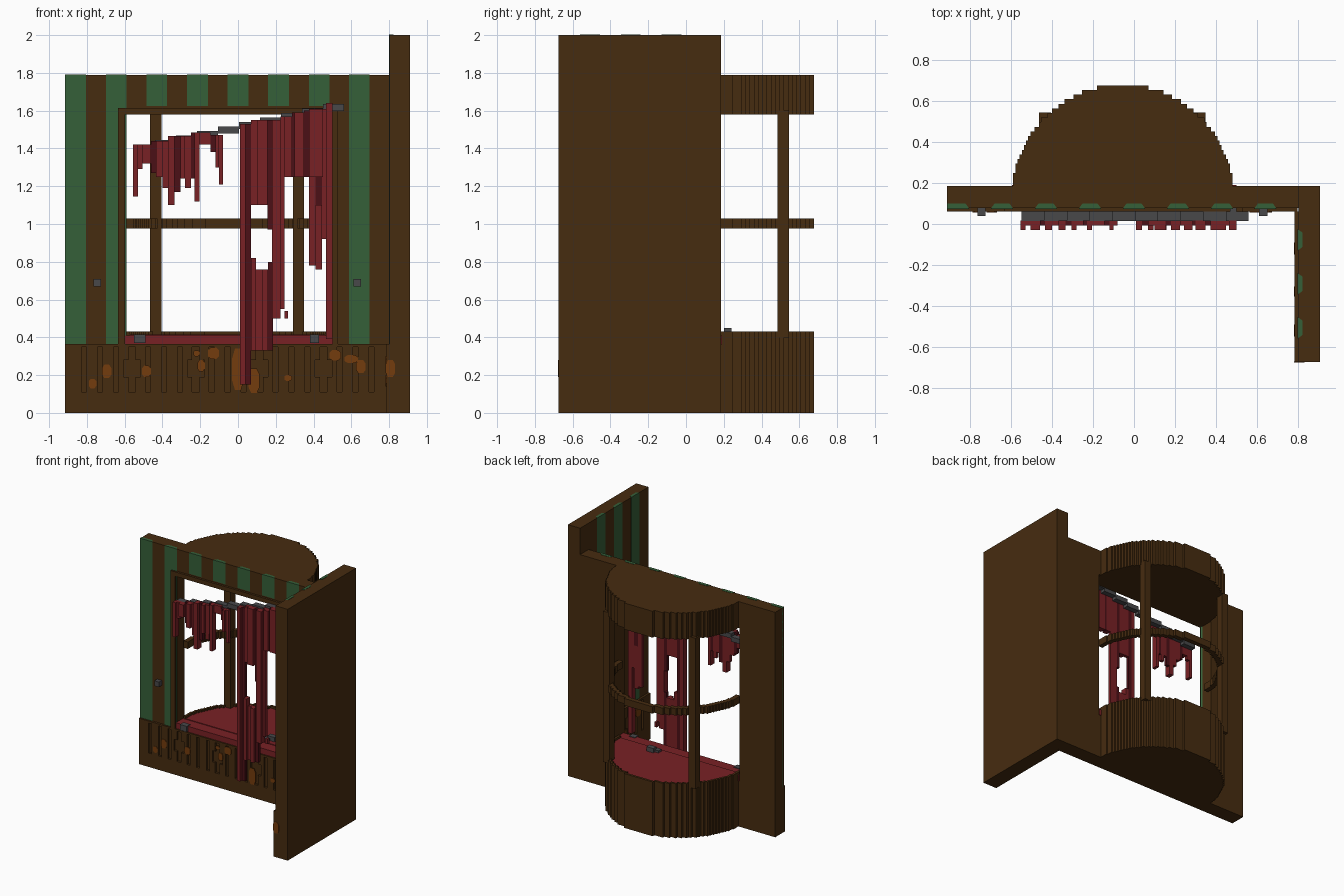
import bpy, bmesh, math

cube = bpy.data.objects.get("Cube")
if cube:
    bpy.data.objects.remove(cube, do_unlink=True)


def material(name, rgb):
    m = bpy.data.materials.new(name)
    m.use_nodes = True
    m.diffuse_color = (*rgb, 1)
    m.node_tree.nodes["Principled BSDF"].inputs["Base Color"].default_value = (*rgb, 1)
    return m


BROWN = material("dark brown wood", (0.062, 0.025, 0.005))
GREEN = material("faded green", (0.036, 0.115, 0.040))
RED = material("red cloth", (0.190, 0.015, 0.018))
DARK_RED = material("dark red cloth", (0.070, 0.005, 0.008))
GREY = material("grey metal", (0.065, 0.065, 0.068))
ORANGE = material("rust orange", (0.175, 0.045, 0.004))


def finish(name, bm, mat):
    bmesh.ops.recalc_face_normals(bm, faces=bm.faces[:])
    me = bpy.data.meshes.new(name)
    bm.to_mesh(me)
    bm.free()
    me.materials.append(mat)
    ob = bpy.data.objects.new(name, me)
    bpy.context.collection.objects.link(ob)
    return ob


def boxes(name, mat, items):
    """One object from boxes given as (x0, x1, y0, y1, z0, z1)."""
    bm = bmesh.new()
    for x0, x1, y0, y1, z0, z1 in items:
        vs = bmesh.ops.create_cube(bm, size=1)["verts"]
        for v in vs:
            v.co = ((x0, x1)[v.co.x > 0], (y0, y1)[v.co.y > 0], (z0, z1)[v.co.z > 0])
    return finish(name, bm, mat)


def prism(bm, outline, z0, z1):
    low = [bm.verts.new((x, y, z0)) for x, y in outline]
    high = [bm.verts.new((x, y, z1)) for x, y in outline]
    bm.faces.new(low)
    bm.faces.new(high)
    n = len(outline)
    for i in range(n):
        j = (i + 1) % n
        bm.faces.new((low[i], low[j], high[j], high[i]))


# Stepped half-round outline of the bay
CX, CY, R, STEP, BACK = -0.055, 0.14, 0.54, 0.0225, 0.16


def bay_outline(scale=1.0):
    right = []
    for k in range(23):
        y = BACK + k * STEP
        mid = y + STEP / 2
        half = math.sqrt(max(R * R - (mid - CY) ** 2, 0.0095))
        half = round(half / 0.0105) * 0.0105
        right += [(half, y), (half, y + STEP)]
    pts = right + [(-x, y) for x, y in reversed(right)]
    return [(CX + x * scale, CY + (y - CY) * scale) for x, y in pts]


def bay_solid(name, z0, z1, mat, scale=1.0):
    bm = bmesh.new()
    prism(bm, bay_outline(scale), z0, z1)
    bmesh.ops.remove_doubles(bm, verts=bm.verts[:], dist=1e-5)
    return finish(name, bm, mat)


def bay_ring(name, z0, z1, mat, inner):
    """Open curved band following the bay outline."""
    out, inn = bay_outline(), bay_outline(inner)
    bm = bmesh.new()
    rows = [[bm.verts.new((a[0], a[1], z0)), bm.verts.new((a[0], a[1], z1)),
             bm.verts.new((b[0], b[1], z1)), bm.verts.new((b[0], b[1], z0))]
            for a, b in zip(out, inn)]
    for p, q in zip(rows, rows[1:]):
        for i in range(4):
            j = (i + 1) % 4
            bm.faces.new((p[i], p[j], q[j], q[i]))
    bm.faces.new(rows[0])
    bm.faces.new(rows[-1])
    bmesh.ops.remove_doubles(bm, verts=bm.verts[:], dist=1e-5)
    return finish(name, bm, mat)


# Walls
F = 0.077  # front plane of the main wall
boxes("front_wall", BROWN, [
    (-0.915, -0.60, F, 0.185, 0, 1.79), (0.50, 0.81, F, 0.185, 0, 1.79),
    (-0.60, 0.50, F, 0.185, 0, 0.362), (-0.60, 0.50, F, 0.185, 1.58, 1.79)])
boxes("side_wall", BROWN, [(0.803, 0.91, -0.675, 0.185, 0, 2.0)])
boxes("window_frame", BROWN, [
    (-0.635, -0.598, 0.06, 0.10, 0.36, 1.615), (0.50, 0.53, 0.06, 0.10, 0.36, 1.615),
    (-0.598, 0.50, 0.06, 0.10, 1.58, 1.615)])

# Bay window
bay_solid("bay_base", 0, 0.38, BROWN)
bay_ring("bay_rim", 0.37, 0.432, BROWN, 0.965)
bay_ring("bay_rail", 0.975, 1.03, BROWN, 0.93)
bay_solid("bay_roof", 1.58, 1.79, BROWN)
boxes("bay_mullions", BROWN, [(x, x + 0.06, 0.485, 0.545, 0.4, 1.6) for x in (-0.465, 0.29)])
bay_solid("seat_cushion", 0.375, 0.415, RED, 0.97)
boxes("seat_cushion_front", RED, [(-0.597, 0.50, 0.07, 0.19, 0.362, 0.41)])

# Bevelled green stripes inlaid in the walls
bm = bmesh.new()
for left in (-0.915, -0.70, -0.485, -0.27, -0.055, 0.16, 0.375, 0.587):
    a, b = left, left + 0.11
    low = 0.362 if b < -0.58 or a > 0.52 else 1.625
    lead = 0 if left < -0.9 else 0.018
    prism(bm, [(a, F - 0.003), (b, F - 0.003), (b - 0.018, 0.10), (a + lead, 0.10)], low, 1.792)
finish("front_wall_stripes", bm, GREEN)
bm = bmesh.new()
for y in (-0.13, -0.345, -0.56):
    prism(bm, [(0.80, y), (0.80, y + 0.105), (0.823, y + 0.088), (0.823, y + 0.017)], 0.362, 2.002)
finish("side_wall_stripes", bm, GREEN)

# Wainscot: boards fill the gaps between narrow slots and cross cutouts
BANDS = ((0.11, 0.19, 0.019), (0.19, 0.28, 0.045), (0.28, 0.35, 0.019))


def boards(start, end, first_cross):
    spans = [(start, end, 0.0, 0.07), (start, end, 0.07, 0.11), (start, end, 0.35, 0.365)]
    count = int((end - start - 0.05) / 0.0845)
    for z0, z1, cross in BANDS:
        edge = start
        for i in range(count):
            c = start + 0.10 + i * 0.0845
            if c + 0.05 > end:
                break
            w = cross if i % 4 == first_cross else 0.0135
            spans.append((edge, c - w, z0, z1))
            edge = c + w
        spans.append((edge, end, z0, z1))
    return spans


boxes("front_wainscot", BROWN,
      [(a, b, 0.06, F + 0.003, z0, z1) for a, b, z0, z1 in boards(-0.915, 0.80, 4 % 4 + 3)])
boxes("side_wainscot", BROWN,
      [(0.785, 0.806, a, b, z0, z1) for a, b, z0, z1 in boards(-0.675, 0.06, 2)])

# Rust patches as thin octagonal plates: (centre, z, half width, half height)
def patches(name, items, place):
    bm = bmesh.new()
    for c, z, w, h in items:
        k = 0.5
        ring = [(w, h * k), (w * k, h), (-w * k, h), (-w, h * k),
                (-w, -h * k), (-w * k, -h), (w * k, -h), (w, -h * k)]
        front = [bm.verts.new(place(c + u, z + v, 0)) for u, v in ring]
        back = [bm.verts.new(place(c + u, z + v, 1)) for u, v in ring]
        bm.faces.new(front)
        bm.faces.new(back)
        for i in range(8):
            j = (i + 1) % 8
            bm.faces.new((front[i], front[j], back[j], back[i]))
    return finish(name, bm, ORANGE)


patches("front_rust", [
    (-0.77, 0.155, 0.02, 0.025), (-0.695, 0.22, 0.025, 0.035), (-0.485, 0.22, 0.024, 0.03),
    (-0.195, 0.25, 0.02, 0.03), (-0.13, 0.315, 0.03, 0.03), (0.0, 0.23, 0.032, 0.11),
    (0.085, 0.17, 0.03, 0.065), (0.265, 0.185, 0.02, 0.016), (0.515, 0.305, 0.03, 0.028),
    (0.60, 0.285, 0.035, 0.022), (0.65, 0.245, 0.025, 0.035), (-0.22, 0.315, 0.016, 0.016)],
    lambda u, z, d: (u, 0.057 + 0.006 * d, z))
patches("side_rust", [(-0.12, 0.25, 0.03, 0.04), (-0.33, 0.17, 0.025, 0.03), (-0.52, 0.27, 0.03, 0.03)],
        lambda u, z, d: (0.782 + 0.006 * d, u, z))
patches("side_wall_end_rust", [(0.807, 0.235, 0.025, 0.045)],
        lambda u, z, d: (u, -0.677 + 0.006 * d, z))

# Curtain rod, sagging to one side in steps
N = 10
boxes("curtain_rod", GREY, [
    (-0.55 + i * 0.111, -0.55 + (i + 1) * 0.111, 0.015, 0.06,
     1.383 + i * 0.0238, 1.42 + i * 0.0238) for i in range(N)])

# Torn curtains: (x0, x1, z0, z1, fold) with fold 1 = forward, 0 = set back, 2 = set back and dark
LEFT = [(-0.555, -0.53, 1.145, 1.42, 1), (-0.53, -0.505, 1.29, 1.42, 0), (-0.505, -0.46, 1.32, 1.42, 1),
        (-0.46, -0.435, 1.27, 1.44, 2), (-0.435, -0.40, 1.25, 1.44, 1), (-0.40, -0.37, 1.19, 1.44, 0),
        (-0.37, -0.335, 1.10, 1.465, 1), (-0.335, -0.305, 1.17, 1.465, 2),
        (-0.305, -0.28, 1.24, 1.465, 1), (-0.28, -0.25, 1.19, 1.465, 0),
        (-0.25, -0.23, 1.24, 1.485, 2), (-0.23, -0.205, 1.12, 1.485, 1),
        (-0.205, -0.145, 1.42, 1.485, 0), (-0.145, -0.12, 1.38, 1.47, 2),
        (-0.12, -0.10, 1.30, 1.47, 1), (-0.10, -0.08, 1.21, 1.47, 0)]
RIGHT = [(0.01, 0.04, 0.15, 1.53, 1), (0.04, 0.068, 0.15, 1.53, 2), (0.068, 0.10, 1.10, 1.55, 0),
         (0.10, 0.155, 1.10, 1.55, 1), (0.155, 0.18, 0.97, 1.55, 2), (0.18, 0.225, 0.50, 1.55, 1),
         (0.225, 0.245, 0.55, 1.57, 0), (0.245, 0.265, 0.50, 0.54, 0), (0.245, 0.285, 1.25, 1.57, 1),
         (0.285, 0.30, 1.25, 1.59, 2), (0.30, 0.35, 1.25, 1.59, 1), (0.35, 0.375, 1.25, 1.60, 2),
         (0.375, 0.41, 0.78, 1.25, 0), (0.375, 0.45, 1.25, 1.61, 1), (0.41, 0.445, 0.76, 1.10, 1),
         (0.41, 0.445, 1.10, 1.25, 2), (0.445, 0.465, 0.92, 1.61, 0), (0.465, 0.50, 0.39, 1.64, 1),
         (0.068, 0.095, 0.33, 0.82, 1), (0.095, 0.13, 0.33, 0.76, 0), (0.13, 0.16, 0.33, 0.76, 1),
         (0.16, 0.185, 0.33, 0.80, 2)]
for side, strips in (("left", RIGHT), ("right", LEFT)):
    for label, mat, kinds in (("curtain", RED, (0, 1)), ("curtain_shaded_folds", DARK_RED, (2,))):
        boxes(f"{side}_{label}", mat, [
            (a, b, -0.03 if f == 1 else -0.008, 0.018, z0, z1)
            for a, b, z0, z1, f in strips if f in kinds])

# Metal fittings
boxes("curtain_tie_knobs", GREY, [(x - 0.02, x + 0.02, 0.04, F + 0.003, 0.67, 0.71) for x in (-0.745, 0.632)])
boxes("loose_fittings", GREY, [
    (-0.55, -0.49, 0.055, 0.10, 0.37, 0.415), (0.38, 0.43, 0.055, 0.10, 0.37, 0.415),
    (0.12, 0.18, 0.20, 0.24, 0.41, 0.45), (0.09, 0.14, 0.18, 0.22, 0.41, 0.432),
    (0.47, 0.50, 0.06, 0.08, 1.60, 1.635)])
